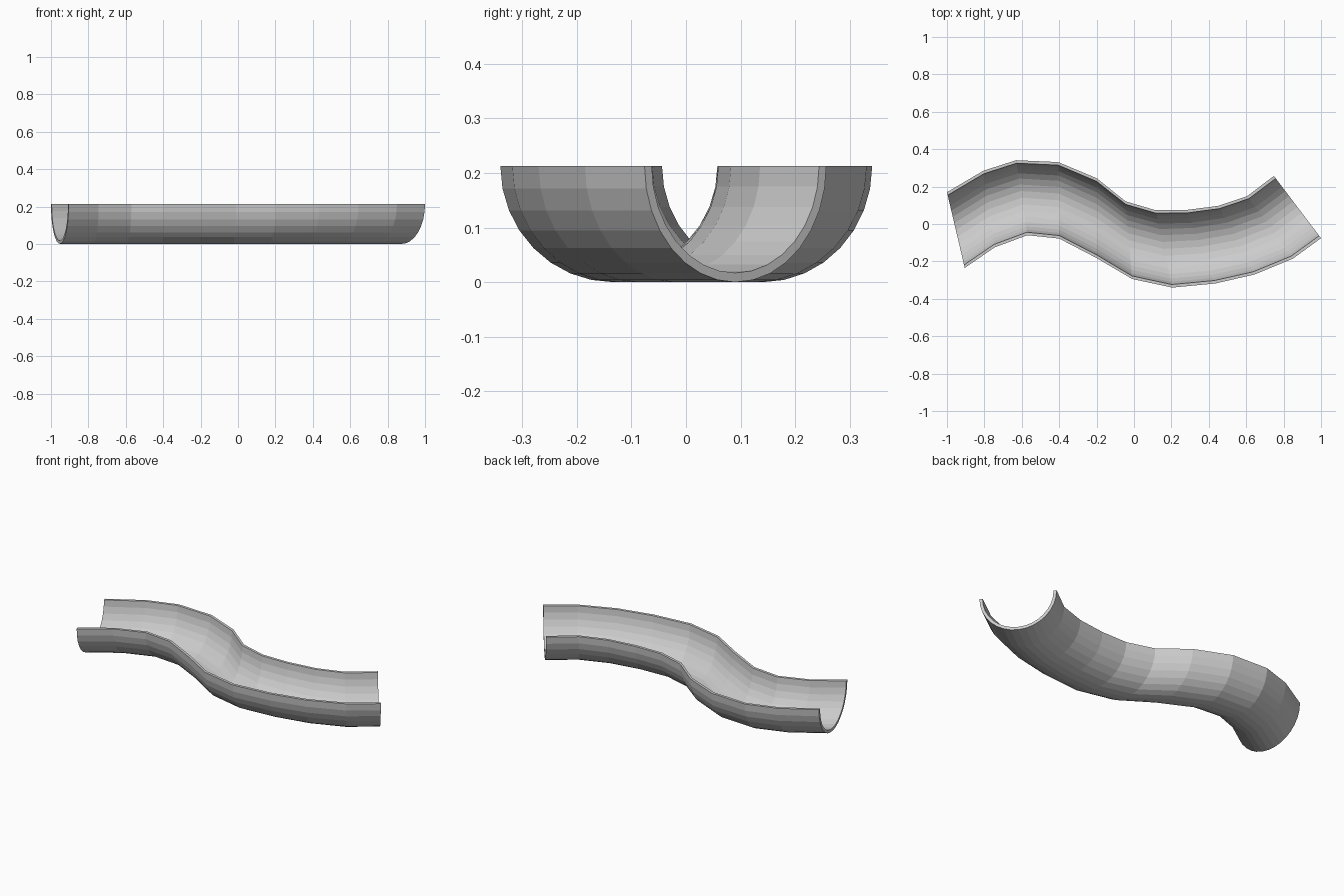
import bpy, bmesh, math
from mathutils import Vector

if "Cube" in bpy.data.objects:
    bpy.data.objects.remove(bpy.data.objects["Cube"])

RADIUS = 0.213   # outer depth of the half pipe
WALL = 0.017
SEGS = 16        # facets around the half circle

# rim corners of each station along the S path, seen from above
LEFT = [(-1.0, 0.17), (-0.805, 0.285), (-0.63, 0.341), (-0.405, 0.331), (-0.2, 0.245), (-0.045, 0.121),
        (0.115, 0.074), (0.28, 0.075), (0.45, 0.097), (0.605, 0.149), (0.748, 0.257)]
RIGHT = [(-0.905, -0.235), (-0.745, -0.125), (-0.57, -0.06), (-0.4, -0.078), (-0.2, -0.182), (-0.01, -0.294),
         (0.205, -0.34), (0.435, -0.318), (0.645, -0.27), (0.85, -0.185), (1.0, -0.076)]


def half_ring(bm, left, right):
    """Closed U-shaped section: outer arc one way, inner arc back."""
    a, b = Vector((*left, RADIUS)), Vector((*right, RADIUS))
    mid, half = (a + b) / 2, (a - b) / 2
    angles = [math.pi * i / SEGS for i in range(SEGS + 1)]
    inner = 1 - WALL / RADIUS
    pts = [(1, t) for t in angles] + [(inner, t) for t in reversed(angles)]
    return [bm.verts.new(mid + half * (s * math.cos(t)) - Vector((0, 0, RADIUS * s * math.sin(t))))
            for s, t in pts]


# half pipe channel
bm = bmesh.new()
rings = [half_ring(bm, l, r) for l, r in zip(LEFT, RIGHT)]
n = len(rings[0])
for r0, r1 in zip(rings, rings[1:]):
    for i in range(n):
        j = (i + 1) % n
        bm.faces.new((r0[i], r0[j], r1[j], r1[i]))

# end faces
for ring in (rings[0], rings[-1]):
    for i in range(SEGS):
        bm.faces.new((ring[i], ring[i + 1], ring[n - 2 - i], ring[n - 1 - i]))

bmesh.ops.recalc_face_normals(bm, faces=bm.faces)
mesh = bpy.data.meshes.new("half_pipe_channel")
bm.to_mesh(mesh)
bm.free()
bpy.context.collection.objects.link(bpy.data.objects.new("half_pipe_channel", mesh))
